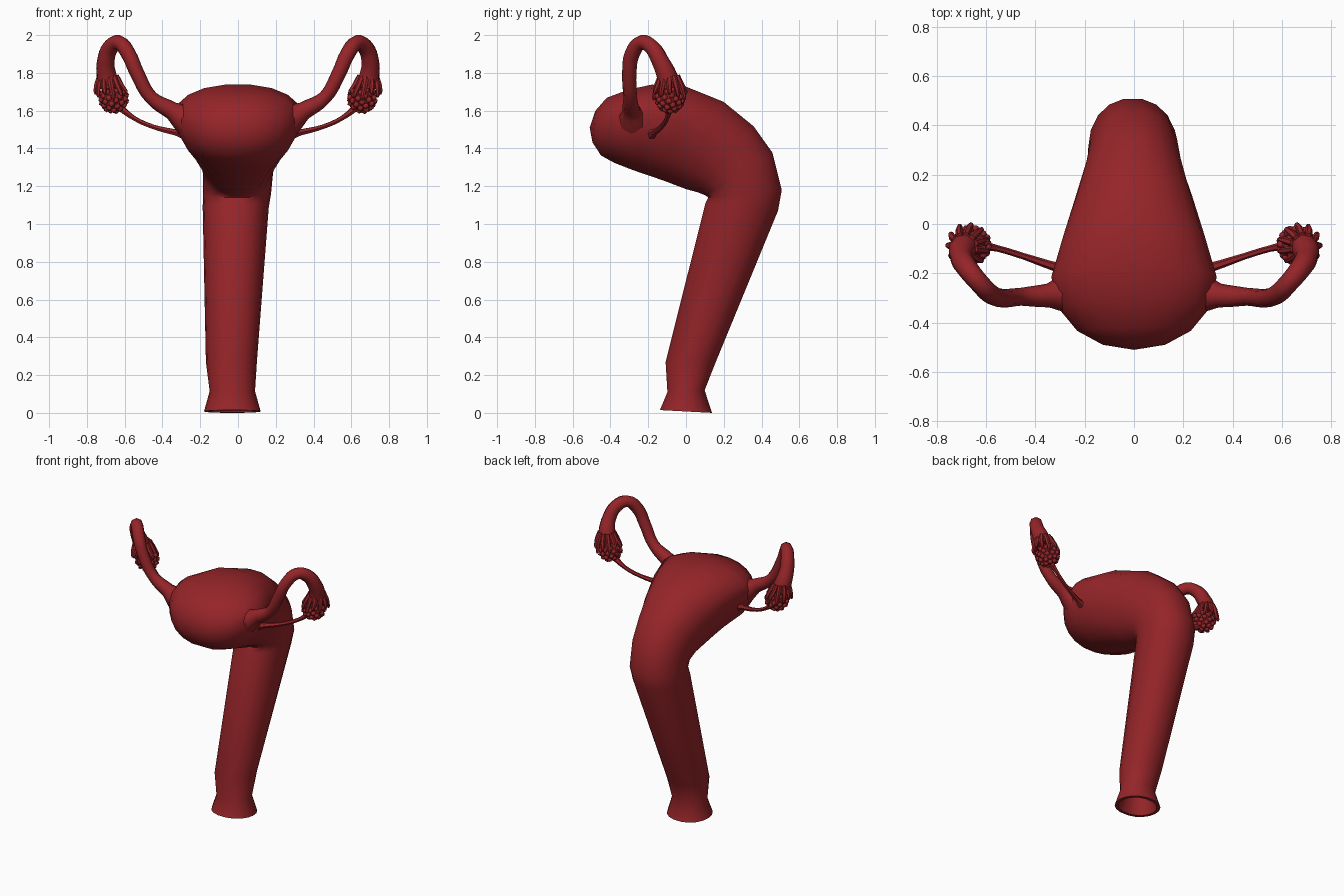
import bpy, bmesh, math
from mathutils import Vector, Matrix

if "Cube" in bpy.data.objects:
    bpy.data.objects.remove(bpy.data.objects["Cube"])

mat = bpy.data.materials.new("deep_red")
mat.diffuse_color = (0.30, 0.018, 0.022, 1)
mat.use_nodes = True
mat.node_tree.nodes["Principled BSDF"].inputs["Base Color"].default_value = mat.diffuse_color


def smooth(obj, angle=40):
    bpy.ops.object.select_all(action='DESELECT')
    obj.select_set(True)
    bpy.context.view_layer.objects.active = obj
    bpy.ops.object.shade_smooth_by_angle(angle=math.radians(angle))


def finish(name, bm, angle=40):
    bmesh.ops.recalc_face_normals(bm, faces=bm.faces)
    me = bpy.data.meshes.new(name)
    bm.to_mesh(me)
    bm.free()
    obj = bpy.data.objects.new(name, me)
    bpy.context.collection.objects.link(obj)
    me.materials.append(mat)
    smooth(obj, angle)
    return obj


def bridge(bm, rings):
    n = len(rings[0])
    for a, b in zip(rings, rings[1:]):
        for i in range(n):
            j = (i + 1) % n
            bm.faces.new((a[i], a[j], b[j], b[i]))


# Swept tube through (x, y, z, radius) points
def tube(name, pts, sides=2):
    cu = bpy.data.curves.new(name, 'CURVE')
    cu.dimensions = '3D'
    cu.bevel_depth = 1.0
    cu.bevel_resolution = sides
    cu.resolution_u = 4
    cu.use_fill_caps = True
    sp = cu.splines.new('BEZIER')
    sp.bezier_points.add(len(pts) - 1)
    for bp, p in zip(sp.bezier_points, pts):
        bp.co = p[:3]
        bp.radius = p[3]
        bp.handle_left_type = bp.handle_right_type = 'AUTO'
    obj = bpy.data.objects.new(name, cu)
    bpy.context.collection.objects.link(obj)
    cu.materials.append(mat)
    bpy.ops.object.select_all(action='DESELECT')
    obj.select_set(True)
    bpy.context.view_layer.objects.active = obj
    bpy.ops.object.convert(target='MESH')
    smooth(bpy.context.object, 50)


# Body: sections as front/lower (y, z), back/upper (y, z), centre x, half width, widest height
SECTIONS = [
    (-.14, .015, .14, .0, -.03, .15, .5),
    (-.10, .11, .10, .12, -.03, .12, .5),
    (-.11, .27, .16, .27, -.035, .135, .5),
    (.10, 1.11, .49, 1.07, -.012, .175, .5),
    (.115, 1.14, .51, 1.18, -.005, .18, .5),
    (.10, 1.15, .46, 1.38, 0, .185, .5),
    (.06, 1.165, .36, 1.52, 0, .20, .52),
    (.0, 1.18, .20, 1.65, 0, .235, .58),
    (-.12, 1.225, .0, 1.73, 0, .285, .64),
    (-.28, 1.28, -.18, 1.74, 0, .335, .66),
    (-.38, 1.32, -.30, 1.715, 0, .315, .62),
    (-.45, 1.36, -.42, 1.67, 0, .23, .56),
    (-.495, 1.43, -.48, 1.60, 0, .13, .5),
]
N = 18


def section(bm, s, wall=0.0):
    y0, z0, y1, z1, cx, w, m = s
    lo, hi = Vector((0, y0, z0)), Vector((0, y1, z1))
    d = (hi - lo).normalized() * wall
    lo, hi, w = lo + d, hi - d, w - wall
    ring = []
    for i in range(N):
        t = 2 * math.pi * i / N
        c, q = math.cos(t), math.sin(t)
        v = m + (1 - m if q > 0 else m) * q
        p = lo.lerp(hi, v)
        p.x = cx + w * math.copysign(abs(c) ** 0.9, c)
        ring.append(bm.verts.new(p))
    return ring


bm = bmesh.new()
outer = [section(bm, s) for s in SECTIONS]
inner = [section(bm, s, 0.022) for s in SECTIONS[:4]]
bridge(bm, inner[::-1] + outer)
for ring, tip in ((outer[-1], (0, -.51, 1.51)), (inner[-1], (0, .30, 1.12))):
    v = bm.verts.new(tip)
    for i in range(N):
        bm.faces.new((ring[i], ring[(i + 1) % N], v))
finish("uterus_and_canal", bm, 45)

for s, side in ((1, "right"), (-1, "left")):
    # Fallopian tube
    path = [(.27, -.28, 1.55, .085), (.35, -.29, 1.60, .048), (.46, -.295, 1.67, .036),
            (.535, -.30, 1.80, .038), (.58, -.285, 1.90, .040), (.63, -.235, 1.96, .040),
            (.675, -.18, 1.935, .043), (.70, -.135, 1.86, .047), (.695, -.10, 1.78, .056),
            (.685, -.09, 1.73, .062)]
    tube("fallopian_tube_" + side, [(s * x, y, z, r) for x, y, z, r in path])

    # Ovarian ligament
    path = [(.26, -.19, 1.47, .035), (.33, -.17, 1.485, .018), (.45, -.13, 1.515, .013),
            (.55, -.10, 1.56, .013), (.63, -.085, 1.62, .02)]
    tube("ovarian_ligament_" + side, [(s * x, y, z, r) for x, y, z, r in path], 1)

    # Ovary with follicle bumps spread over its surface
    centre = Vector((s * .658, -.085, 1.665))
    bm = bmesh.new()
    bmesh.ops.create_icosphere(bm, subdivisions=2, radius=.07, matrix=Matrix.Translation(centre))
    count = 56
    for i in range(count):
        h = 1 - 2 * (i + .5) / count
        a = i * 2.39996 * s
        r = math.sqrt(1 - h * h)
        p = centre + Vector((r * math.cos(a), r * math.sin(a), h)) * .067
        bmesh.ops.create_icosphere(bm, subdivisions=1, radius=.018, matrix=Matrix.Translation(p))
    finish("ovary_" + side, bm, 50)

    # Fimbriae: fingers draping from the tube end over the ovary
    for k in range(11):
        a = 2 * math.pi * k / 11
        c, q = math.cos(a), math.sin(a)
        drop = .015 * (k % 3)
        tip = [(.688 + .045 * c, -.09 + .045 * q, 1.785, .014),
               (.682 + .066 * c, -.088 + .066 * q, 1.735, .015),
               (.672 + .082 * c, -.086 + .084 * q, 1.70 - drop, .011),
               (.670 + .084 * c, -.086 + .088 * q, 1.685 - drop, .004)]
        tube(f"fimbria_{side}_{k}", [(s * x, y, z, r) for x, y, z, r in tip], 1)
